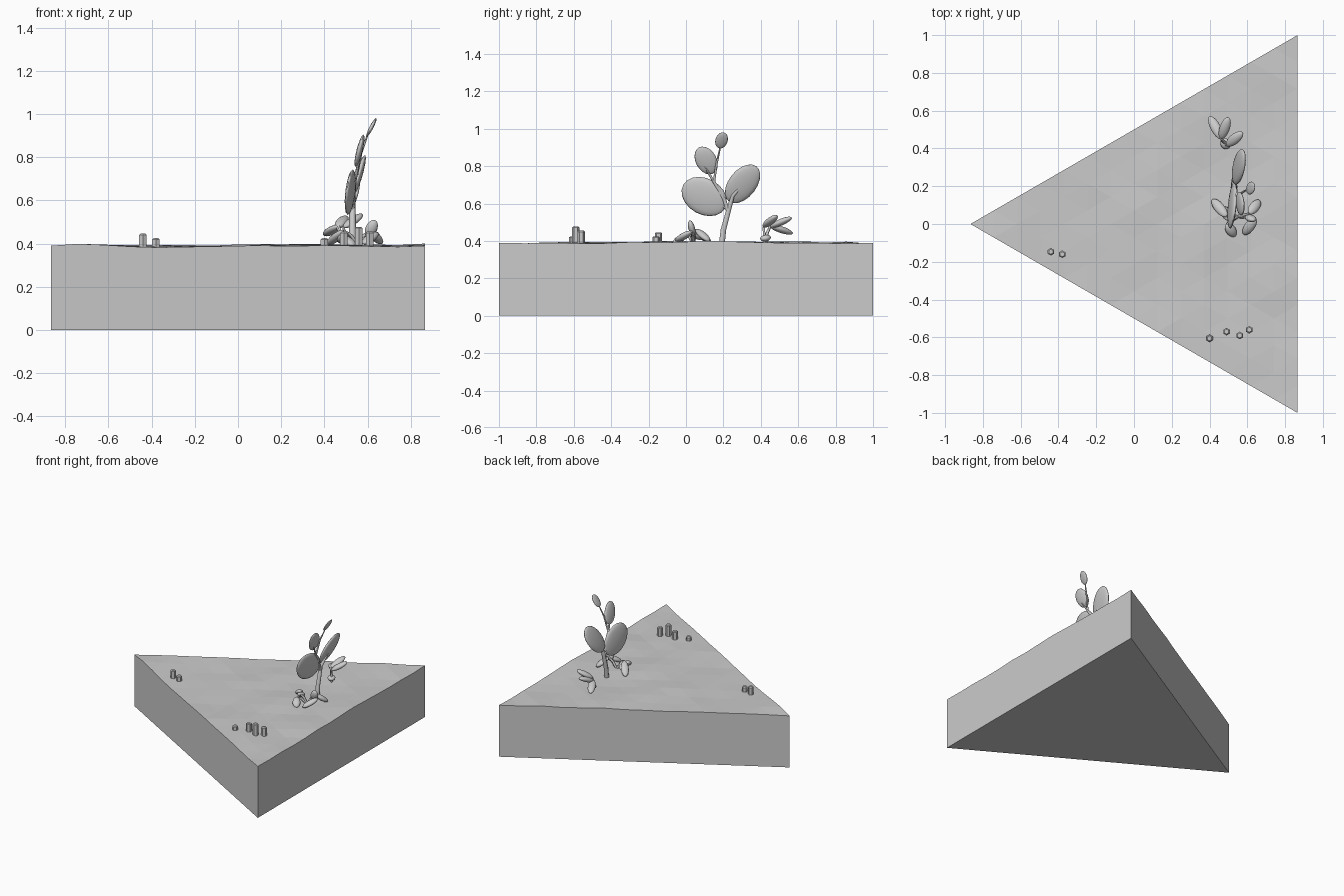
import bpy, bmesh, math
from mathutils import Vector, Matrix, noise

if "Cube" in bpy.data.objects:
    bpy.data.objects.remove(bpy.data.objects["Cube"])


def finish(bm, name, smooth=False):
    mesh = bpy.data.meshes.new(name)
    bm.to_mesh(mesh)
    bm.free()
    for p in mesh.polygons:
        p.use_smooth = smooth
    ob = bpy.data.objects.new(name, mesh)
    bpy.context.collection.objects.link(ob)
    return ob


def leaf(name, base, tip, normal, width, thick):
    # flattened ellipsoid spanning base to tip, facing along normal
    base, tip = Vector(base), Vector(tip)
    long = tip - base
    u = long.normalized()
    w = Vector(normal).cross(u).normalized()
    n = u.cross(w)
    rot = Matrix((w, n, u)).transposed().to_4x4()
    scale = Matrix.Diagonal((width, thick, long.length / 2, 1))
    bm = bmesh.new()
    bmesh.ops.create_uvsphere(bm, u_segments=16, v_segments=10, radius=1,
                              matrix=Matrix.Translation((base + tip) / 2) @ rot @ scale)
    finish(bm, name, True)


def stem(name, pts):
    # tapering tube through (x, y, z, radius) points
    cu = bpy.data.curves.new(name, 'CURVE')
    cu.dimensions = '3D'
    cu.bevel_depth = 1
    cu.bevel_resolution = 1
    cu.use_fill_caps = True
    sp = cu.splines.new('POLY')
    sp.points.add(len(pts) - 1)
    for p, (x, y, z, r) in zip(sp.points, pts):
        p.co = (x, y, z, 1)
        p.radius = r
    ob = bpy.data.objects.new(name, cu)
    bpy.context.collection.objects.link(ob)


# Triangular ground tile with a gently uneven low-poly top
R3 = math.sqrt(3) / 2
bm = bmesh.new()
corners = [bm.verts.new(c) for c in ((-R3, 0, 0), (R3, -1, 0), (R3, 1, 0))]
bottom = bm.faces.new(corners[::-1])
N = 14
A, B, C = (v.co.copy() for v in corners)
grid = {}
for i in range(N + 1):
    for j in range(N + 1 - i):
        p = A + (B - A) * (i / N) + (C - A) * (j / N)
        z = 0.391 + 0.014 * noise.noise(Vector((p.x * 3.5, p.y * 3.5, 4.3)))
        if (i, j) in ((0, 0), (N, 0), (0, N)):
            z = 0.39
        grid[i, j] = bm.verts.new((p.x, p.y, z))
for i in range(N):
    for j in range(N - i):
        bm.faces.new((grid[i, j], grid[i + 1, j], grid[i, j + 1]))
        if i + j < N - 1:
            bm.faces.new((grid[i + 1, j], grid[i + 1, j + 1], grid[i, j + 1]))
rims = [[grid[i, 0] for i in range(N + 1)],
        [grid[N - k, k] for k in range(N + 1)],
        [grid[0, N - k] for k in range(N + 1)]]
for k, rim in enumerate(rims):
    bm.faces.new([corners[k], corners[(k + 1) % 3]] + rim[::-1])
bmesh.ops.recalc_face_normals(bm, faces=bm.faces)
finish(bm, "ground_tile")

# Short hexagonal stubs with bevelled tops
stubs = [(0.40, -0.605, 0.425), (0.49, -0.57, 0.455), (0.56, -0.59, 0.477),
         (0.61, -0.56, 0.455), (-0.44, -0.147, 0.446), (-0.38, -0.16, 0.425)]
for x, y, top in stubs:
    bm = bmesh.new()
    h = top - 0.37
    bmesh.ops.create_cone(bm, cap_ends=True, segments=6, radius1=0.02, radius2=0.02,
                          depth=h, matrix=Matrix.Translation((x, y, 0.37 + h / 2)))
    rim = [e for e in bm.edges if all(v.co.z > top - 0.001 for v in e.verts)]
    bmesh.ops.bevel(bm, geom=rim, offset=0.006, segments=1, affect='EDGES')
    finish(bm, "stub")

# Tall plant: stems
stem("main_stem", [(0.53, 0.19, 0.37, 0.018), (0.53, 0.20, 0.46, 0.017),
                   (0.53, 0.235, 0.59, 0.014), (0.55, 0.25, 0.64, 0.010),
                   (0.57, 0.33, 0.74, 0.004)])
stem("low_branch", [(0.53, 0.23, 0.57, 0.013), (0.525, 0.20, 0.585, 0.009),
                    (0.505, 0.06, 0.655, 0.004)])
stem("upper_branch", [(0.53, 0.225, 0.56, 0.012), (0.535, 0.20, 0.63, 0.010),
                      (0.54, 0.165, 0.69, 0.009), (0.57, 0.08, 0.83, 0.003)])
stem("top_branch", [(0.55, 0.15, 0.72, 0.007), (0.57, 0.165, 0.82, 0.006),
                    (0.61, 0.19, 0.93, 0.003)])

# Tall plant: round leaves
leaf("low_leaf", (0.525, 0.21, 0.575), (0.515, -0.015, 0.70), (1, 0, -0.22), 0.098, 0.018)
leaf("side_leaf", (0.525, 0.23, 0.61), (0.585, 0.375, 0.80), (1, 0, -0.3), 0.075, 0.018)
leaf("upper_leaf", (0.545, 0.145, 0.76), (0.58, 0.07, 0.90), (1, 0, -0.3), 0.056, 0.014)
leaf("top_leaf", (0.595, 0.178, 0.895), (0.64, 0.202, 0.98), (1, 0, -0.5), 0.033, 0.009)

# Small plants: each leaf has base, tip and a thin stalk from the root
plants = [
    ((0.55, 0.04, 0.38), [
        ((0.49, 0.04, 0.46), (0.415, 0.13, 0.395)),
        ((0.51, 0.02, 0.45), (0.47, 0.09, 0.41)),
        ((0.49, 0.00, 0.43), (0.535, -0.065, 0.39)),
        ((0.60, 0.04, 0.43), (0.635, 0.02, 0.508)),
        ((0.61, 0.055, 0.46), (0.665, 0.125, 0.40)),
        ((0.645, 0.03, 0.45), (0.58, -0.055, 0.40))]),
    ((0.49, 0.42, 0.38), [
        ((0.49, 0.415, 0.475), (0.575, 0.485, 0.535)),
        ((0.46, 0.45, 0.475), (0.50, 0.565, 0.525)),
        ((0.465, 0.45, 0.48), (0.40, 0.57, 0.44)),
        ((0.47, 0.45, 0.42), (0.50, 0.40, 0.41))]),
]
for root, leaves in plants:
    for base, tip in leaves:
        mid = (Vector(root) + Vector(base)) / 2 + Vector((0, 0, 0.015))
        stem("small_stalk", [(*root, 0.009), (*mid, 0.008), (*base, 0.006)])
        leaf("small_leaf", base, tip, (0, 0, 1) if tip[2] < 0.5 or root[1] > 0.2 else (0, 1, 0.2),
             0.027, 0.018)
